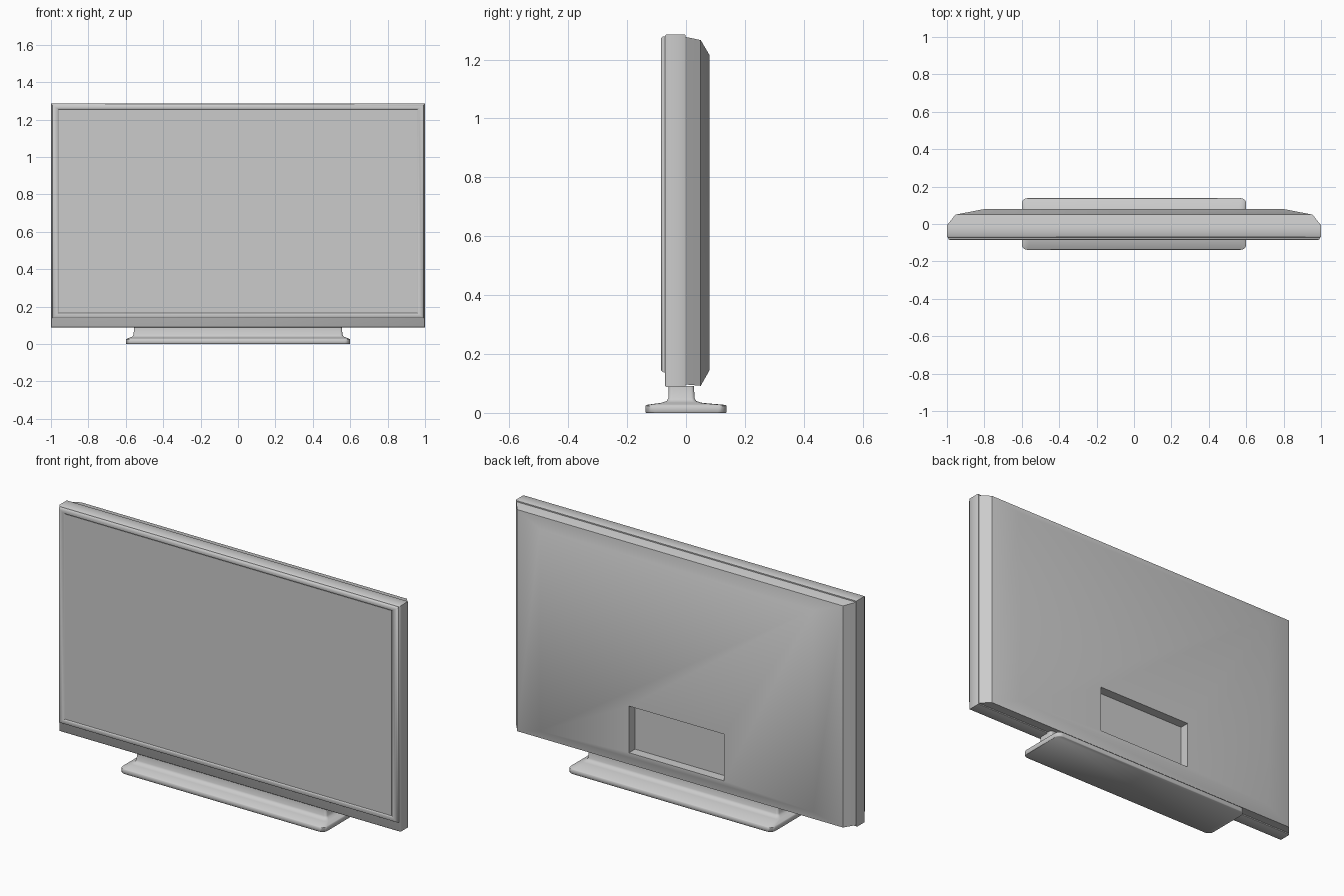
import bpy, bmesh, math

if "Cube" in bpy.data.objects:
    bpy.data.objects.remove(bpy.data.objects["Cube"])


def ring(hw, lo, hi, level, upright=True, r=0.0, seg=5):
    """Rectangle, optionally round-cornered; upright lies in xz, otherwise in xy."""
    pts = []
    corners = [(hw - r, hi - r), (-hw + r, hi - r), (-hw + r, lo + r), (hw - r, lo + r)]
    for k, (cx, cv) in enumerate(corners):
        for i in range(seg + 1 if r else 1):
            a = math.pi / 2 * (k + i / seg)
            u, v = (cx + r * math.cos(a), cv + r * math.sin(a)) if r else (cx, cv)
            pts.append((u, level, v) if upright else (u, v, level))
    return pts


def loft(name, rings, loop=False, angle=40):
    """Skin a stack of rings; either cap both ends or join last to first."""
    bm = bmesh.new()
    rows = [[bm.verts.new(p) for p in r] for r in rings]
    n = len(rows[0])
    pairs = list(zip(rows, rows[1:]))
    if loop:
        pairs.append((rows[-1], rows[0]))
    else:
        bm.faces.new(rows[0])
        bm.faces.new(rows[-1])
    for a, b in pairs:
        for i in range(n):
            j = (i + 1) % n
            bm.faces.new((a[i], a[j], b[j], b[i]))
    bmesh.ops.recalc_face_normals(bm, faces=bm.faces)
    me = bpy.data.meshes.new(name)
    bm.to_mesh(me)
    bm.free()
    ob = bpy.data.objects.new(name, me)
    bpy.context.collection.objects.link(ob)
    smooth(ob, angle)
    return ob


def smooth(ob, angle):
    bpy.ops.object.select_all(action='DESELECT')
    bpy.context.view_layer.objects.active = ob
    ob.select_set(True)
    bpy.ops.object.shade_smooth_by_angle(angle=math.radians(angle))


# Main frame band
loft("frame", [ring(0.996, 0.092, 1.281, -0.071), ring(1.0, 0.088, 1.285, -0.067),
               ring(1.0, 0.088, 1.285, -0.005), ring(0.998, 0.09, 1.283, -0.002)], angle=50)

# Raised front bezel with rounded lip, and the screen set into it
loft("bezel", [ring(0.994, 0.138, 1.279, -0.069), ring(0.994, 0.138, 1.279, -0.077),
               ring(0.991, 0.141, 1.276, -0.082), ring(0.985, 0.146, 1.271, -0.085),
               ring(0.967, 0.159, 1.26, -0.084), ring(0.960, 0.164, 1.255, -0.080),
               ring(0.957, 0.166, 1.253, -0.078), ring(0.957, 0.166, 1.253, -0.069)], loop=True)
loft("screen", [ring(0.957, 0.166, 1.253, -0.069), ring(0.957, 0.166, 1.253, -0.080)])

# Back shell tapering towards the rear
shell = loft("back_shell", [ring(0.997, 0.096, 1.277, -0.004), ring(0.992, 0.096, 1.276, 0.003),
                            ring(0.955, 0.092, 1.266, 0.05), ring(0.80, 0.145, 1.215, 0.08)])

# Connector recess cut into the back
cutter = loft("recess_cutter", [ring(0.278, 0.17, 0.417, 0.03), ring(0.278, 0.17, 0.417, 0.2)])
cutter.hide_render = True
cut = shell.modifiers.new("recess", 'BOOLEAN')
cut.operation, cut.solver, cut.object = 'DIFFERENCE', 'EXACT', cutter
bpy.context.view_layer.objects.active = shell
bpy.ops.object.modifier_apply(modifier=cut.name)
bpy.data.objects.remove(cutter)
smooth(shell, 56)

# Pedestal: rounded plate sweeping up into a wide neck
stand = [(0.598, -0.135, 0.135, 0.0, 0.03), (0.6, -0.138, 0.138, 0.003, 0.03),
         (0.6, -0.138, 0.138, 0.024, 0.03), (0.597, -0.135, 0.135, 0.027, 0.03),
         (0.578, -0.085, 0.055, 0.034, 0.02), (0.565, -0.066, 0.035, 0.040, 0.015),
         (0.558, -0.060, 0.029, 0.050, 0.012), (0.556, -0.059, 0.027, 0.092, 0.012)]
loft("stand", [ring(w, lo, hi, z, False, r) for w, lo, hi, z, r in stand], angle=50)
